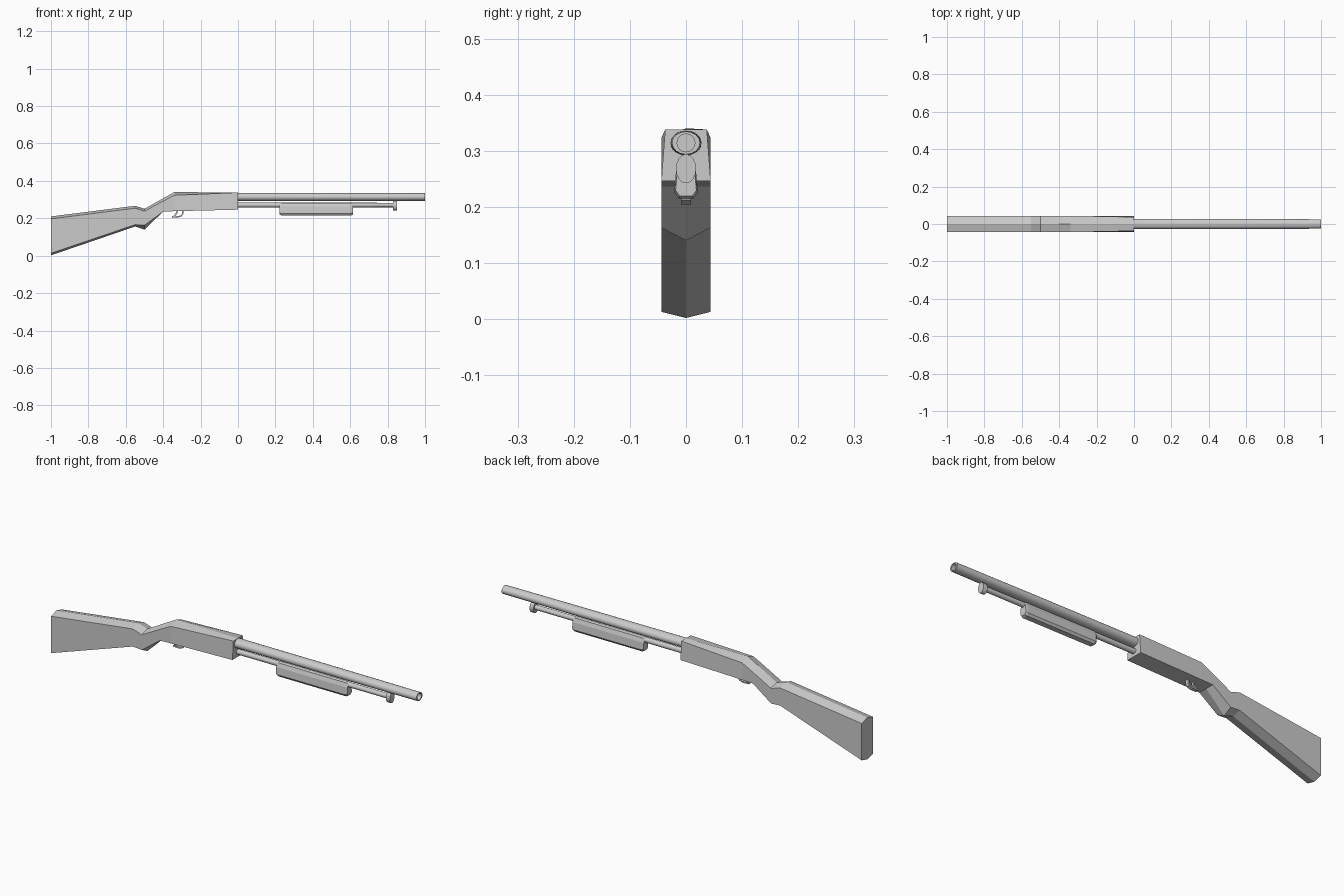
import bpy, bmesh, math

if "Cube" in bpy.data.objects:
    bpy.data.objects.remove(bpy.data.objects["Cube"])


def make_object(name, bm, smooth=False):
    bmesh.ops.recalc_face_normals(bm, faces=bm.faces)
    mesh = bpy.data.meshes.new(name)
    bm.to_mesh(mesh)
    bm.free()
    ob = bpy.data.objects.new(name, mesh)
    bpy.context.collection.objects.link(ob)
    if smooth:
        bpy.ops.object.select_all(action='DESELECT')
        ob.select_set(True)
        bpy.context.view_layer.objects.active = ob
        bpy.ops.object.shade_smooth_by_angle(angle=math.radians(40))
    return ob


def loft(name, sections, smooth=False):
    """Skin a row of equal-length point rings and cap both ends."""
    bm = bmesh.new()
    rings = [[bm.verts.new(p) for p in s] for s in sections]
    n = len(rings[0])
    for a, b in zip(rings, rings[1:]):
        for i in range(n):
            j = (i + 1) % n
            bm.faces.new((a[i], a[j], b[j], b[i]))
    bm.faces.new(rings[0])
    bm.faces.new(rings[-1])
    return make_object(name, bm, smooth)


def oval(x, z, ry, rz, n=16):
    return [(x, ry * math.cos(2 * math.pi * i / n), z + rz * math.sin(2 * math.pi * i / n))
            for i in range(n)]


# stock, grip and receiver: x, ridge z, shoulder z, lower edge z, keel z, shoulder half width
W = 0.044
stations = [
    (-1.00, .210, .197, .013, .002, W),
    (-0.55, .267, .254, .166, .156, W),
    (-0.50, .251, .238, .163, .140, W),
    (-0.40, .307, .292, .236, .236, W),
    (-0.34, .340, .323, .238, .238, W),
    (0.00, .338, .338, .246, .246, .037),
]
loft("stock_and_receiver", [
    [(x, 0, zt), (x, w, zs), (x, W, zl), (x, 0, zk), (x, -W, zl), (x, -w, zs)]
    for x, zt, zs, zl, zk, w in stations])

# barrel with a recessed bore
loft("barrel", [
    oval(-0.02, .314, .028, .0225),
    oval(0.59, .314, .0275, .0215),
    oval(1.00, .314, .025, .0205),
    oval(1.00, .314, .016, .016),
    oval(0.92, .314, .016, .016)], smooth=True)

# magazine tube and end cap
loft("magazine_tube", [oval(-0.02, .271, .013, .013, 12), oval(0.84, .271, .012, .012, 12)], smooth=True)
loft("magazine_cap", [oval(0.828, .268, .018, .026), oval(0.85, .268, .018, .026)], smooth=True)

# sliding fore-end
half = [(.011, .281), (.018, .262), (.021, .226), (.013, .215)]
outline = half + [(-y, z) for y, z in reversed(half)]


def grip_section(x, s):
    return [(x, y * s, .255 + (z - .255) * s) for y, z in outline]


loft("fore_end", [grip_section(.222, .88), grip_section(.232, 1),
                  grip_section(.605, 1), grip_section(.615, .88)])


# trigger guard and trigger, swept as thin strips under the receiver
def strip(name, path, half_width, thick):
    sections = []
    for i, (x, z) in enumerate(path):
        a, b = path[max(i - 1, 0)], path[min(i + 1, len(path) - 1)]
        dx, dz = b[0] - a[0], b[1] - a[1]
        k = thick / 2 / math.hypot(dx, dz)
        ox, oz = -dz * k, dx * k
        sections.append([(x + ox, -half_width, z + oz), (x + ox, half_width, z + oz),
                         (x - ox, half_width, z - oz), (x - ox, -half_width, z - oz)])
    return loft(name, sections)


strip("trigger_guard", [(-.352, .209), (-.318, .208), (-.302, .214), (-.296, .225), (-.295, .243)], .009, .007)
strip("trigger", [(-.325, .243), (-.328, .228), (-.338, .215), (-.346, .208)], .005, .008)
